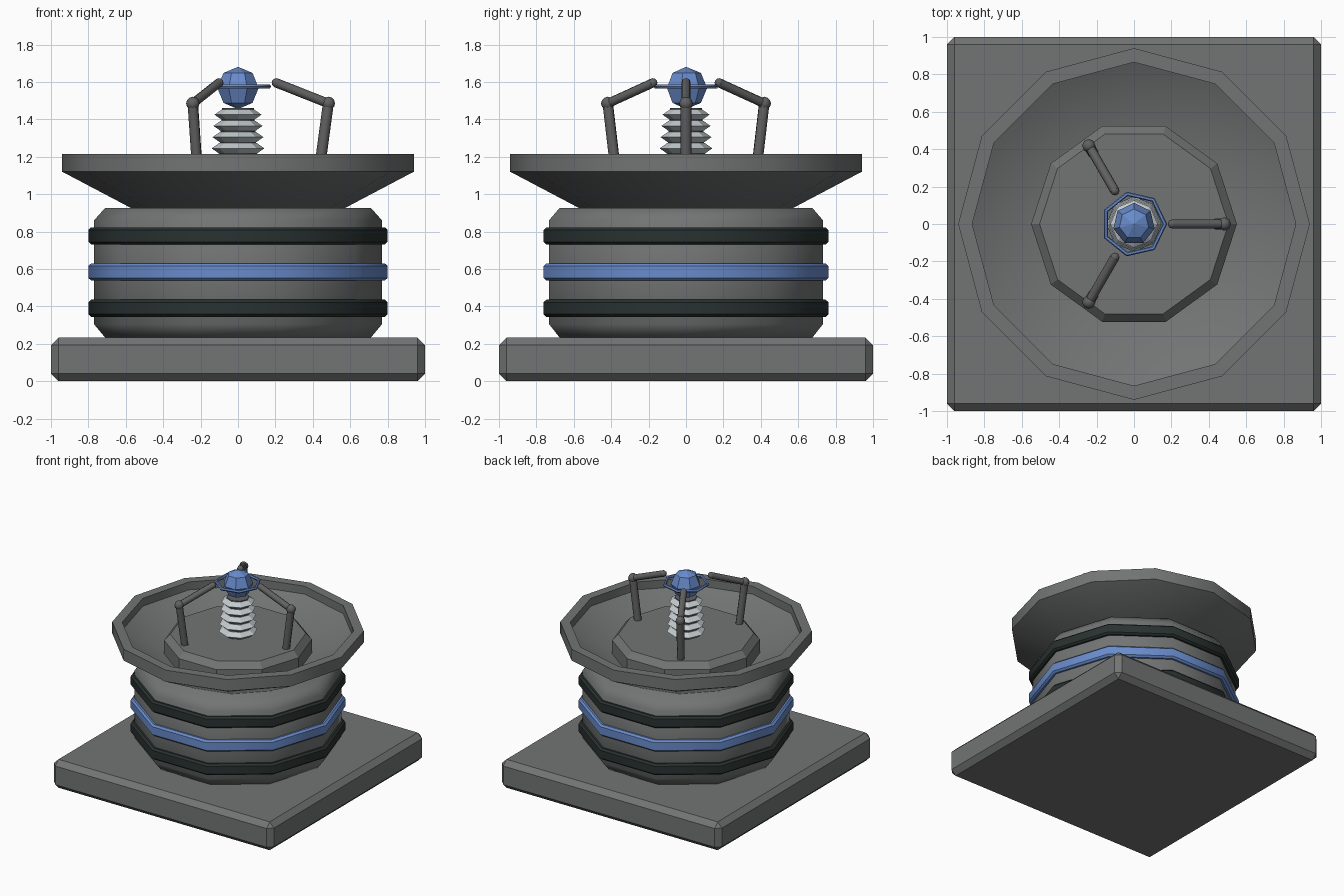
import bpy, bmesh, math
from mathutils import Vector

if "Cube" in bpy.data.objects:
    bpy.data.objects.remove(bpy.data.objects["Cube"])


def material(name, rgb):
    m = bpy.data.materials.new(name)
    m.diffuse_color = (*rgb, 1)
    m.use_nodes = True
    m.node_tree.nodes["Principled BSDF"].inputs["Base Color"].default_value = m.diffuse_color
    return m


GREY = material("steel grey", (0.17, 0.175, 0.175))
LEG = material("dark steel", (0.12, 0.12, 0.12))
DARK = material("black rubber", (0.022, 0.032, 0.03))
BLUE = material("blue glow", (0.14, 0.26, 0.60))
PALE = material("pale ceramic", (0.55, 0.60, 0.62))


def finish(bm, name, mat, smooth=None):
    bmesh.ops.recalc_face_normals(bm, faces=bm.faces)
    me = bpy.data.meshes.new(name)
    bm.to_mesh(me)
    bm.free()
    ob = bpy.data.objects.new(name, me)
    bpy.context.collection.objects.link(ob)
    me.materials.append(mat)
    if smooth:
        bpy.ops.object.select_all(action='DESELECT')
        ob.select_set(True)
        bpy.context.view_layer.objects.active = ob
        bpy.ops.object.shade_smooth_by_angle(angle=math.radians(smooth))
    return ob


def lathe(name, profile, sides, mat, smooth=None, closed=False):
    """Revolve (radius, z) points; open profiles are capped at both ends."""
    bm = bmesh.new()
    rings = [[bm.verts.new((r * math.cos(math.tau * i / sides),
                            r * math.sin(math.tau * i / sides), z))
              for i in range(sides)] for r, z in profile]
    pairs = list(zip(rings, rings[1:]))
    if closed:
        pairs.append((rings[-1], rings[0]))
    else:
        bm.faces.new(rings[0])
        bm.faces.new(rings[-1])
    for a, b in pairs:
        for i in range(sides):
            j = (i + 1) % sides
            bm.faces.new((a[i], a[j], b[j], b[i]))
    return finish(bm, name, mat, smooth)


def rod(name, a, b, radius, mat):
    a, b = Vector(a), Vector(b)
    bm = bmesh.new()
    bmesh.ops.create_cone(bm, cap_ends=True, segments=8, radius1=radius,
                          radius2=radius, depth=(b - a).length)
    bm.transform((b - a).to_track_quat('Z', 'Y').to_matrix().to_4x4())
    bmesh.ops.translate(bm, vec=(a + b) / 2, verts=bm.verts)
    return finish(bm, name, mat, 50)


def ball(name, pos, radius, u, v, mat, smooth=None):
    bm = bmesh.new()
    bmesh.ops.create_uvsphere(bm, u_segments=u, v_segments=v, radius=radius)
    bmesh.ops.translate(bm, vec=pos, verts=bm.verts)
    return finish(bm, name, mat, smooth)


# Square bevelled base
bm = bmesh.new()
bmesh.ops.create_cube(bm, size=1)
bmesh.ops.scale(bm, vec=(2, 2, 0.233), verts=bm.verts)
bmesh.ops.translate(bm, vec=(0, 0, 0.1165), verts=bm.verts)
bmesh.ops.bevel(bm, geom=bm.edges[:], offset=0.04, segments=1, affect='EDGES')
finish(bm, "base", GREY)

# Drum and its three bands
lathe("drum", [(0.71, 0.233), (0.77, 0.305), (0.77, 0.86), (0.71, 0.927)], 10, GREY, 60)
for name, z, mat in (("lower_band", 0.39, DARK), ("middle_band", 0.584, BLUE),
                     ("upper_band", 0.777, DARK)):
    lathe(name, [(0.74, z - 0.046), (0.785, z - 0.046), (0.80, z - 0.032), (0.80, z + 0.032),
                 (0.785, z + 0.046), (0.74, z + 0.046)], 10, mat, 40, closed=True)

# Shallow dish and the raised platform inside it
lathe("dish", [(0.57, 0.925), (0.94, 1.12), (0.94, 1.215), (0.865, 1.215),
               (0.865, 1.15), (0.57, 0.995)], 12, GREY, 40)
lathe("platform", [(0.55, 0.92), (0.55, 1.105), (0.505, 1.155)], 10, GREY)

# Ribbed ceramic column with a dark core
lathe("column_core", [(0.105, 1.15), (0.085, 1.46)], 8, LEG, 50)
for k in range(5):
    z, r = 1.185 + 0.06 * k, 0.146 - 0.005 * k
    lathe("column_rib", [(r - 0.04, z - 0.028), (r, z), (r - 0.04, z + 0.028)], 8, PALE)

# Glowing orb and thin hoop around it
ball("orb", (0, 0, 1.568), 0.113, 7, 4, BLUE)
lathe("hoop", [(0.165 + 0.012 * math.cos(math.tau * k / 6),
                1.575 + 0.012 * math.sin(math.tau * k / 6)) for k in range(6)],
      7, BLUE, 50, closed=True)

# Three jointed arms
for k in range(3):
    c, s = math.cos(math.tau * k / 3), math.sin(math.tau * k / 3)
    foot, knee, tip = [(r * c, r * s, z) for r, z in
                       ((0.435, 1.13), (0.483, 1.485), (0.205, 1.595))]
    rod("arm_post", foot, knee, 0.029, LEG)
    ball("arm_joint", knee, 0.036, 8, 6, LEG, 60)
    rod("arm_reach", knee, tip, 0.025, LEG)
    ball("arm_tip", tip, 0.025, 8, 6, LEG, 60)
